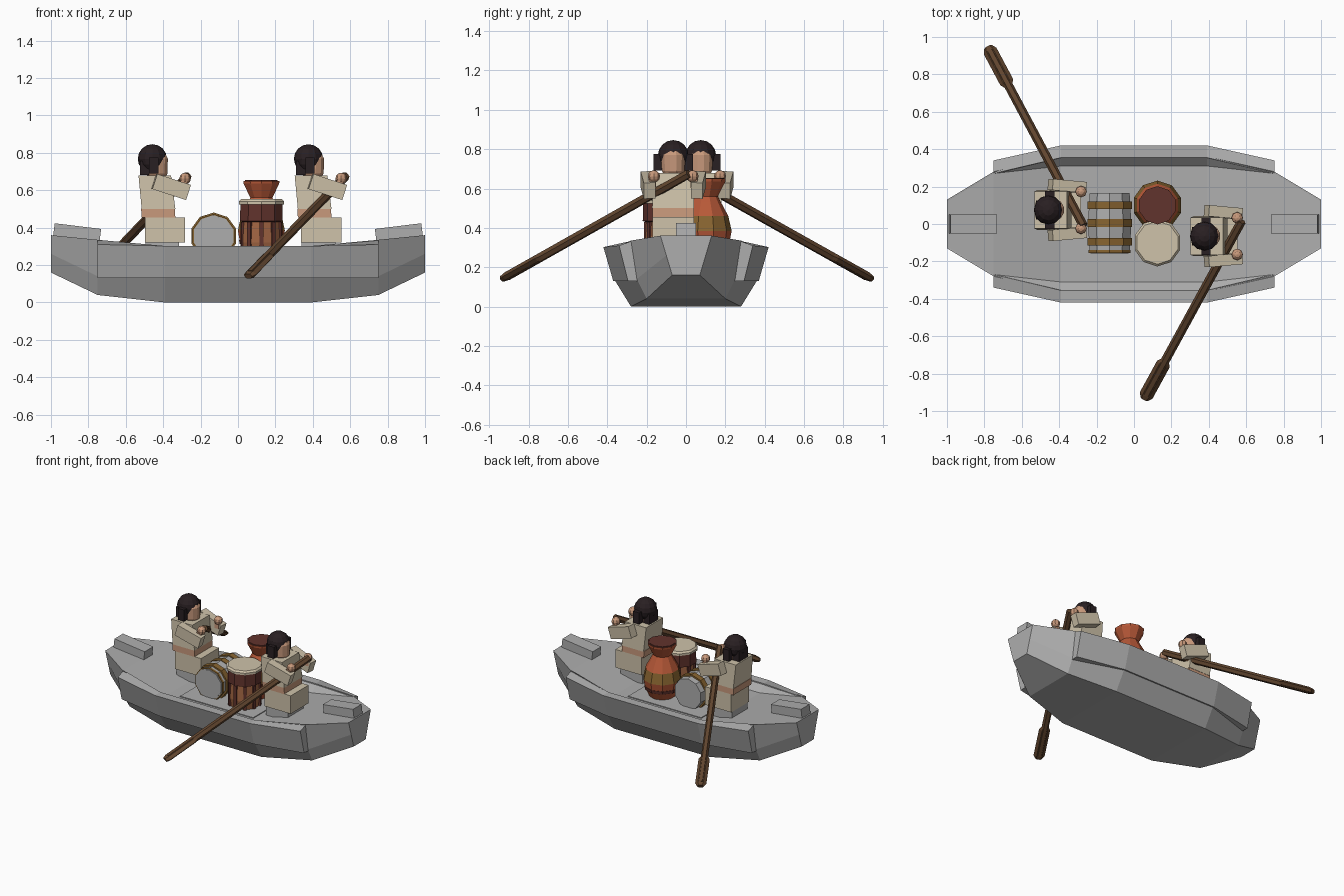
import bpy, bmesh, math
from mathutils import Matrix, Vector

if "Cube" in bpy.data.objects:
    bpy.data.objects.remove(bpy.data.objects["Cube"])

COLOURS = {
    "stone_grey": (0.42, 0.42, 0.42), "cream_cloth": (0.62, 0.54, 0.40),
    "skin": (0.58, 0.32, 0.20), "dark_hair": (0.022, 0.014, 0.016),
    "oar_wood": (0.12, 0.06, 0.028), "terracotta": (0.48, 0.10, 0.04),
    "maroon": (0.12, 0.033, 0.026), "copper_wood": (0.36, 0.13, 0.055),
    "gold_band": (0.25, 0.13, 0.03)}
MATS = {}
for key, rgb in COLOURS.items():
    MATS[key] = bpy.data.materials.new(key)
    MATS[key].diffuse_color = (*rgb, 1)


def finish(name, bm, mats, rule=None):
    """Turn a bmesh into an object; rule(face) picks the material slot."""
    bmesh.ops.recalc_face_normals(bm, faces=bm.faces[:])
    for f in bm.faces:
        f.material_index = rule(f) if rule else 0
    me = bpy.data.meshes.new(name)
    bm.to_mesh(me)
    bm.free()
    for m in mats:
        me.materials.append(MATS[m])
    ob = bpy.data.objects.new(name, me)
    bpy.context.collection.objects.link(ob)
    return ob


def loft(name, rings, mats, rule=None):
    """Skin a row of equal closed rings and cap both ends."""
    bm = bmesh.new()
    rows = [[bm.verts.new(p) for p in r] for r in rings]
    n = len(rows[0])
    for a, b in zip(rows, rows[1:]):
        for i in range(n):
            j = (i + 1) % n
            bm.faces.new((a[i], a[j], b[j], b[i]))
    bm.faces.new(rows[0])
    bm.faces.new(rows[-1])
    return finish(name, bm, mats, rule)


def box(name, loc, size, mat, rot=None):
    bm = bmesh.new()
    m = Matrix.Translation(loc) @ (rot or Matrix()) @ Matrix.Diagonal((*size, 1))
    bmesh.ops.create_cube(bm, size=1, matrix=m)
    return finish(name, bm, [mat])


def ball(name, loc, r, mat, seg=12, rows=8):
    bm = bmesh.new()
    bmesh.ops.create_uvsphere(bm, u_segments=seg, v_segments=rows, radius=r,
                              matrix=Matrix.Translation(loc))
    return finish(name, bm, [mat])


def lathe(name, loc, profile, mats, rule=None, n=10, axis='Z'):
    """Rings of (radius, height) around the z or y axis through loc."""
    rings = []
    for r, h in profile:
        ring = []
        for i in range(n):
            t = 2 * math.pi * (i + 0.5) / n
            c, s = r * math.cos(t), r * math.sin(t)
            off = (c, s, h) if axis == 'Z' else (c, h, s)
            ring.append(Vector(loc) + Vector(off))
        rings.append(ring)
    return loft(name, rings, mats, rule, )


# --- Hull: half sections (bottom, bilge, rim, deck edge) mirrored across y ---
HULL = [(1.0, [(.07, .16), (.10, .26), (.13, .36), (.12, .36)]),
        (0.75, [(.20, .04), (.25, .14), (.28, .335), (.27, .333)]),
        (0.39, [(.28, 0), (.36, .13), (.36, .30), (.31, .25)])]
STATIONS = [(-x, h) for x, h in HULL] + [(x, h) for x, h in reversed(HULL)]
loft("hull", [[(x, y, z) for y, z in h] + [(x, -y, z) for y, z in reversed(h)]
              for x, h in STATIONS], ["stone_grey"])

# Raised side panels
END = [(.27, .335), (.34, .31), (.295, .13), (.24, .13)]
MID = [(.355, .302), (.42, .302), (.37, .13), (.34, .13)]
for side, label in ((1, "left"), (-1, "right")):
    loft(label + "_side_panel",
         [[(x, side * y, z) for y, z in sec]
          for x, sec in ((-.75, END), (-.39, MID), (.39, MID), (.75, END))],
         ["stone_grey"])

# Cargo plate and tilted blocks at both ends
box("cargo_plate", (0, 0, .25), (.6, .5, .012), "stone_grey")
for s, label in ((1, "bow"), (-1, "stern")):
    box(label + "_block", (s * .86, 0, .376), (.25, .1, .065), "stone_grey",
        Matrix.Rotation(-s * math.radians(7), 4, 'Y'))

# --- Barrel lying across the boat, with three bands ---
lathe("barrel", (-.13, 0, .355), [(.112, -.155), (.122, 0), (.112, .165)],
      ["stone_grey"], axis='Y')
for i, y in enumerate((-.095, .005, .1)):
    lathe("barrel_band_%d" % i, (-.13, y, .355), [(.126, -.021), (.126, .021)],
          ["gold_band"], axis='Y')
lathe("barrel_rim", (-.13, -.15, .355), [(.118, -.004), (.118, .012)],
      ["gold_band"], axis='Y')
lathe("barrel_end", (-.13, -.156, .355), [(.107, -.003), (.107, .003)],
      ["stone_grey"], axis='Y')


# --- Drum with dark collar, striped staves and cream skin ---
def drum_rule(f):
    c = f.calc_center_median()
    if abs(f.normal.z) > .9 or c.z > .435:
        return 0
    return int((math.atan2(c.y + .1, c.x - .125) / (2 * math.pi) * 10 + 20.1)) % 2 + 0


lathe("drum", (.125, -.1, 0),
      [(.10, .25), (.112, .32), (.105, .43), (.12, .435), (.118, .53)],
      ["maroon", "copper_wood"],
      lambda f: 1 if f.calc_center_median().z < .431 and abs(f.normal.z) < .9 else 0)
for i in range(10):
    t = 2 * math.pi * (i + .5) / 10
    box("drum_stave_%d" % i, (.125 + .107 * math.cos(t), -.1 + .107 * math.sin(t), .345),
        (.014, .022, .17), "maroon", Matrix.Rotation(t, 4, 'Z'))
lathe("drum_skin", (.125, -.1, 0), [(.127, .525), (.127, .54), (.115, .552)],
      ["cream_cloth"])


# --- Vase with flared lip and gold band ---
def vase_rule(f):
    z = f.calc_center_median().z
    if f.normal.z > .9:
        return 1
    return 2 if .40 < z < .47 else 0


lathe("vase", (.125, .1, 0),
      [(.085, .25), (.12, .32), (.132, .385), (.115, .46), (.075, .535),
       (.062, .56), (.10, .635), (.102, .65)],
      ["terracotta", "maroon", "gold_band"], vase_rule)
lathe("vase_mouth", (.125, .1, 0), [(.092, .648), (.092, .654)], ["maroon"])
lathe("vase_lower_stripe", (.125, .1, 0), [(.122, .312), (.126, .335)], ["maroon"])


# --- Rowers, both facing +x ---
def rower(label, x, y):
    def name(part):
        return label + "_" + part

    def slab(part, levels, mat):
        loft(name(part), [[(x + cx + sx * a, y + b * hy, z)
                           for sx, b in ((-1, -1), (1, -1), (1, 1), (-1, 1))]
                          for z, cx, a, hy in levels], [mat])

    box(name("seat"), (x + .05, y, .28), (.18, .18, .085), "stone_grey")
    box(name("legs"), (x + .065, y, .388), (.215, .21, .134), "cream_cloth")
    slab("belt", [(.453, .03, .09, .105), (.502, .027, .09, .105)], "skin")
    slab("torso", [(.50, .03, .09, .107), (.68, .01, .087, .10)], "cream_cloth")
    lathe(name("head"), (x + .02, y, 0),
          [(.05, .672), (.06, .69), (.062, .77), (.05, .79)], ["skin"], n=12)
    ball(name("hair"), (x - .003, y, .768), .078, "dark_hair")
    box(name("hair_back"), (x - .045, y, .72), (.05, .1, .075), "dark_hair")
    for s, side in ((1, "left"), (-1, "right")):
        box(name(side + "_hair_lock"), (x + .005, y + s * .078, .733),
            (.05, .045, .085), "dark_hair")
        box(name(side + "_sleeve"), (x + .098, y + s * .128, .618),
            (.19, .06, .085), "cream_cloth",
            Matrix.Rotation(math.radians(18), 4, 'Y') @
            Matrix.Rotation(math.radians(-s * 5), 4, 'Z'))
        box(name(side + "_wrist"), (x + .165, y + s * .105, .628),
            (.035, .035, .05), "skin")
        ball(name(side + "_hand"), (x + .172, y + s * .098, .662), .031, "skin", 8, 6)


rower("rear_rower", -.455, .075)
rower("front_rower", .38, -.065)


# --- Oars: hexagonal shaft and a wider flat blade ---
def oar(label, grip, tip):
    grip, tip = Vector(grip), Vector(tip)
    d = (tip - grip).normalized()
    side = d.cross(Vector((0, 0, 1))).normalized()
    up = side.cross(d)
    length = (tip - grip).length

    def ring(t, w, h):
        return [grip + d * t + side * w * math.cos(k * math.pi / 3)
                + up * h * math.sin(k * math.pi / 3) for k in range(6)]
    loft(label + "_shaft", [ring(0, .024, .024), ring(length - .03, .024, .024)],
         ["oar_wood"])
    b = length - .26
    loft(label + "_blade", [ring(b, .024, .018), ring(b + .025, .038, .02),
                            ring(length - .025, .038, .02), ring(length, .024, .016)],
         ["oar_wood"])


oar("rear_oar", (-.27, -.01, .675), (-.78, .945, .14))
oar("front_oar", (.575, .015, .675), (.055, -.935, .14))

for m in bpy.data.materials:
    if m.users and not m.is_grease_pencil:
        m.use_nodes = True
        m.node_tree.nodes["Principled BSDF"].inputs["Base Color"].default_value = m.diffuse_color
